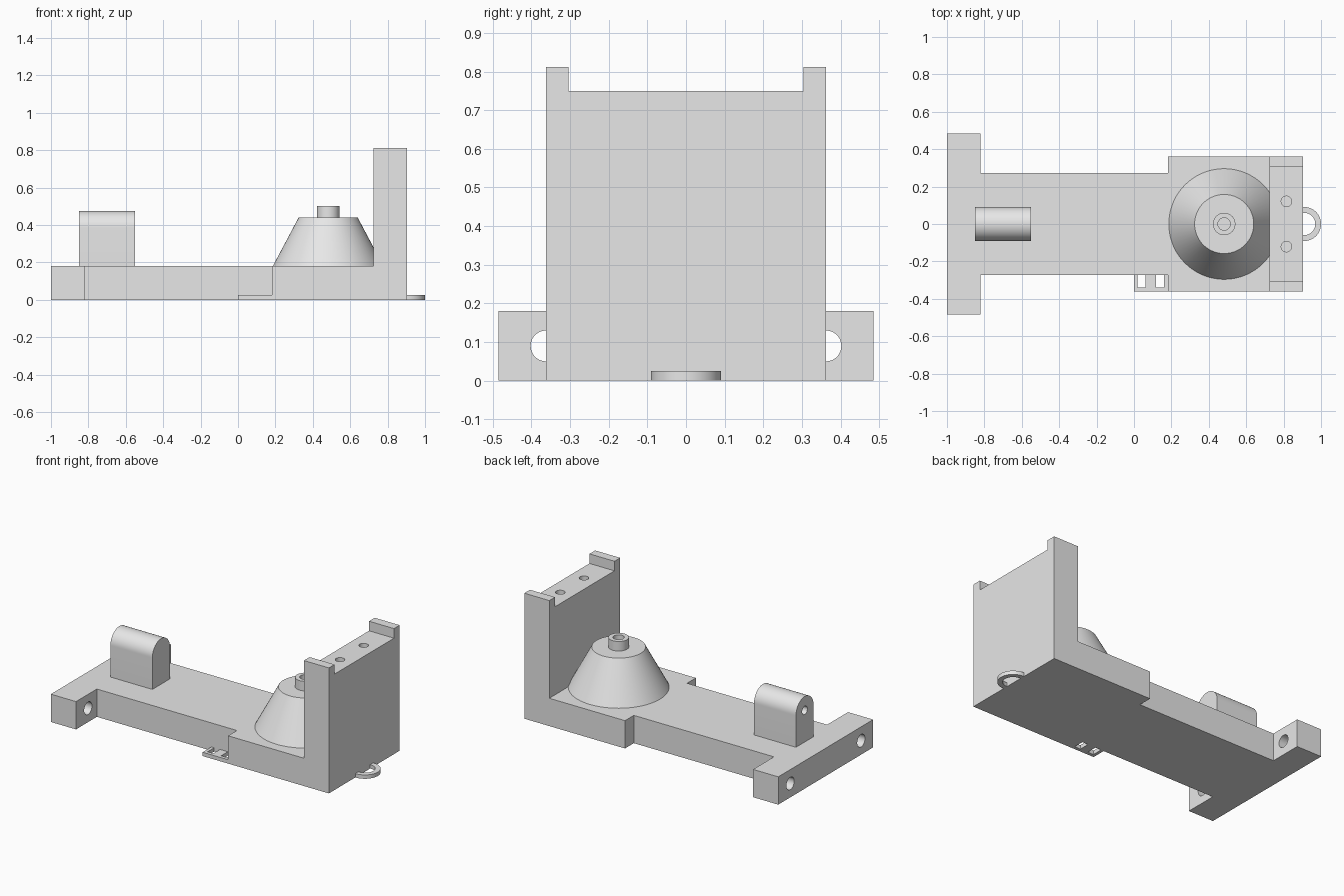
import bpy, bmesh, math

if "Cube" in bpy.data.objects:
    bpy.data.objects.remove(bpy.data.objects["Cube"])

grey = bpy.data.materials.new("light_grey")
grey.diffuse_color = (0.8, 0.8, 0.8, 1)
grey.use_nodes = True
grey.node_tree.nodes["Principled BSDF"].inputs["Base Color"].default_value = grey.diffuse_color


def finish(name, bm):
    bmesh.ops.recalc_face_normals(bm, faces=bm.faces[:])
    me = bpy.data.meshes.new(name)
    bm.to_mesh(me)
    bm.free()
    me.materials.append(grey)
    ob = bpy.data.objects.new(name, me)
    bpy.context.collection.objects.link(ob)
    return ob


def activate(ob):
    bpy.ops.object.select_all(action='DESELECT')
    ob.select_set(True)
    bpy.context.view_layer.objects.active = ob


def prism(name, pts, axis, a, b):
    """Extrude a 2D outline: (x, y) along z, or (y, z) along x."""
    place = (lambda u, v: (u, v, a)) if axis == 'z' else (lambda u, v: (a, u, v))
    bm = bmesh.new()
    face = bm.faces.new([bm.verts.new(place(u, v)) for u, v in pts])
    ext = bmesh.ops.extrude_face_region(bm, geom=[face])
    move = (0, 0, b - a) if axis == 'z' else (b - a, 0, 0)
    bmesh.ops.translate(bm, vec=move, verts=[v for v in ext["geom"] if isinstance(v, bmesh.types.BMVert)])
    return finish(name, bm)


def arc(cx, cy, r, start, end, n=32):
    return [(cx + r * math.cos(math.radians(start + (end - start) * i / n)),
             cy + r * math.sin(math.radians(start + (end - start) * i / n))) for i in range(n + 1)]


def circle(cx, cy, r):
    return arc(cx, cy, r, 0, 360, 40)[:-1]


def combine(ob, other, op):
    mod = ob.modifiers.new(op, 'BOOLEAN')
    mod.operation, mod.solver, mod.object = op, 'EXACT', other
    activate(ob)
    bpy.ops.object.modifier_apply(modifier=mod.name)
    bpy.data.objects.remove(other, do_unlink=True)


def lathe(name, profile, cx, cy, n=72):
    bm = bmesh.new()
    vs = [bm.verts.new((cx + r, cy, z)) for r, z in profile]
    es = [bm.edges.new(p) for p in zip(vs, vs[1:])]
    bmesh.ops.spin(bm, geom=vs + es, cent=(cx, cy, 0), axis=(0, 0, 1), angle=2 * math.pi, steps=n)
    bmesh.ops.remove_doubles(bm, verts=bm.verts[:], dist=1e-5)
    return finish(name, bm)


# Stepped base plate with end crossbar, joined to the upright wall
half = [(-1, .485), (-.82, .485), (-.82, .272), (.183, .272), (.183, .362), (.904, .362)]
base = prism("base_and_wall", half + [(x, -y) for x, y in reversed(half)], 'z', 0, .18)
wall_half = [(.362, 0), (.362, .812), (.304, .812), (.304, .75)]
wall = prism("wall", wall_half + [(-y, z) for y, z in reversed(wall_half)], 'x', .725, .904)
combine(base, wall, 'UNION')

# Bolt holes through the crossbar and blind holes in the wall top
for s in (-1, 1):
    combine(base, prism("cutter", circle(s * .362, .09, .04), 'x', -1.1, -.75), 'DIFFERENCE')
    combine(base, prism("cutter", circle(.815, s * .121, .028), 'z', .6, .9), 'DIFFERENCE')

# Round-topped block with a blind hole in its outer end
block = prism("rounded_block", [(-.09, .18), (.09, .18)] + arc(0, .385, .09, 0, 180), 'x', -.85, -.55)
combine(block, prism("cutter", circle(0, .385, .027), 'x', -.95, -.7), 'DIFFERENCE')

# Cone with hollow spigot
cone = lathe("cone_mount", [(0, .18), (.296, .18), (.158, .44), (.06, .44), (.06, .502),
                            (.033, .502), (.033, .38), (0, .38)], .482, 0)

# Slotted side tab: outline with two notches open towards the base
tab = prism("slotted_tab", [(0, -.272), (0, -.362), (.183, -.362), (.183, -.272),
                            (.16, -.272), (.16, -.34), (.118, -.34), (.118, -.272),
                            (.062, -.272), (.062, -.34), (.02, -.34), (.02, -.272)], 'z', 0, .025)

# Half ring loop at the foot of the wall
ring = prism("ring_loop", [(.904, -.091)] + arc(.909, 0, .091, -90, 90) + [(.904, .091), (.904, .06)]
             + arc(.909, 0, .06, 90, -90) + [(.904, -.06)], 'z', 0, .025)

# Smooth the curved walls, keep hard edges
for ob in (base, block, cone, tab, ring):
    activate(ob)
    bpy.ops.object.shade_smooth_by_angle(angle=math.radians(25))
